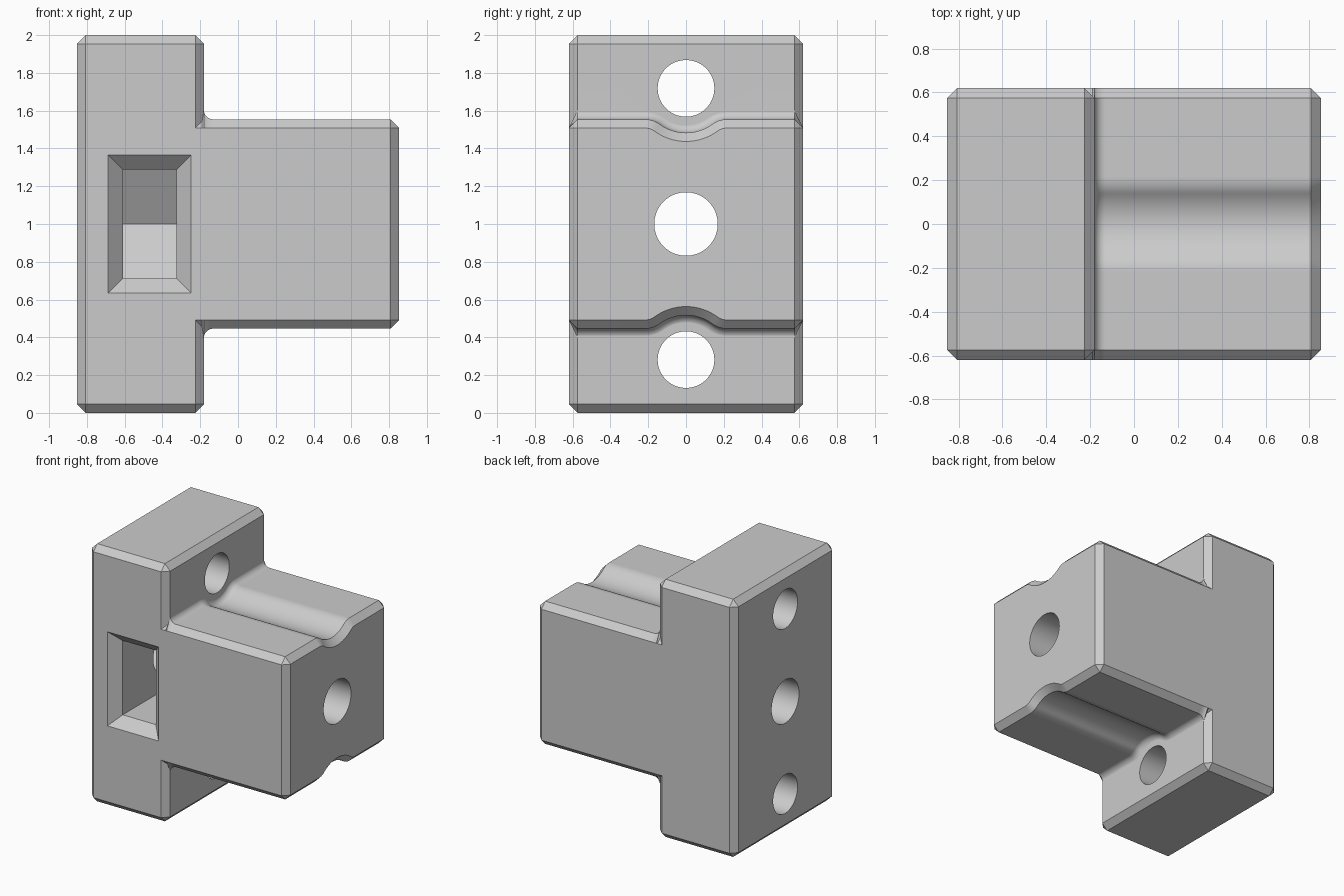
import bpy, bmesh, math

if "Cube" in bpy.data.objects:
    bpy.data.objects.remove(bpy.data.objects["Cube"])

HX, HY = 0.853, 0.62      # half length and half width
PLATE_X = -0.18           # front face of the plate
MID, TOP = 1.0, 1.554     # mid height, top of the block
C = 0.046                 # chamfer
HOLE_Z, GROOVE_R, BLEND, FILLET = 0.718, 0.235, 0.13, 0.05


def mesh_object(name, bm):
    bmesh.ops.remove_doubles(bm, verts=bm.verts, dist=1e-5)
    bmesh.ops.recalc_face_normals(bm, faces=bm.faces)
    me = bpy.data.meshes.new(name)
    bm.to_mesh(me)
    bm.free()
    ob = bpy.data.objects.new(name, me)
    bpy.context.collection.objects.link(ob)
    return ob


def loft(name, rings):
    """Skin a list of equally long point rings and cap both ends."""
    bm = bmesh.new()
    vs = [[bm.verts.new(p) for p in r] for r in rings]
    n = len(vs[0])
    for a, b in zip(vs, vs[1:]):
        for i in range(n):
            j = (i + 1) % n
            bm.faces.new((a[i], a[j], b[j], b[i]))
    bm.faces.new(vs[0])
    bm.faces.new(vs[-1])
    return mesh_object(name, bm)


def combine(target, other, operation):
    mod = target.modifiers.new("bool", 'BOOLEAN')
    mod.operation, mod.solver, mod.object = operation, 'EXACT', other
    bpy.context.view_layer.objects.active = target
    bpy.ops.object.modifier_apply(modifier=mod.name)
    bpy.data.objects.remove(other)


def block_ring(x, d, end=False):
    """Block section at x, its grooved top and bottom offset outwards by d."""
    h = TOP - MID
    yc = math.sqrt((GROOVE_R + BLEND) ** 2 - (HOLE_Z - h + BLEND) ** 2)
    zc = h - BLEND
    ang = math.atan2(HOLE_Z - zc, yc)   # direction of the tangent point
    half = [(HY - C, h - C), (HY - C, h - C)] if end else [(HY, h - C), (HY - C, h + d)]
    for i in range(9):                  # rounded groove edge
        t = math.pi / 2 + (math.pi / 2 - ang) * i / 8
        half.append((yc + (BLEND + d) * math.cos(t), zc + (BLEND + d) * math.sin(t)))
    for i in range(1, 11):              # groove, up to its centre line
        t = -ang - (math.pi / 2 - ang) * i / 10
        half.append(((GROOVE_R - d) * math.cos(t), HOLE_Z + (GROOVE_R - d) * math.sin(t)))
    top = half + [(-y, z) for y, z in reversed(half[:-1])]
    return [(x, y, MID + z) for y, z in top] + [(x, -y, MID - z) for y, z in top]


# Plate with all edges chamfered
bm = bmesh.new()
bmesh.ops.create_cube(bm, size=1)
for v in bm.verts:
    v.co.x = -HX if v.co.x < 0 else PLATE_X
    v.co.y *= 2 * HY
    v.co.z = (v.co.z + 0.5) * 2
bmesh.ops.bevel(bm, geom=bm.edges[:], offset=C, segments=1, affect='EDGES')
body = mesh_object("mounting_block", bm)

# Grooved block, with a fillet against the plate and a chamfered end
rings = [block_ring(-0.5, 0), block_ring(PLATE_X - 0.01, 0)]
for i in range(9):
    t = math.pi / 2 * i / 8
    rings.append(block_ring(PLATE_X - 0.001 + FILLET * (1 - math.cos(t)),
                            FILLET * (1 - math.sin(t))))
rings += [block_ring(HX - C, 0), block_ring(HX, -C, True)]
combine(body, loft("block", rings), 'UNION')

# Nut pocket: hexagonal back, open to the front with a flared mouth
x0, x1, hz = -0.61, -0.325, 0.288
s = hz / math.sqrt(3)
hexagon = [(-0.7, -hz), (s, -hz), (2 * s, 0), (s, hz), (-0.7, hz)]
combine(body, loft("pocket", [[(x, y, MID + z) for y, z in hexagon] for x in (x0, x1)]),
        'DIFFERENCE')


def mouth_ring(y, g):
    return [(x0 - g, y, MID - hz - g), (x1 + g, y, MID - hz - g),
            (x1 + g, y, MID + hz + g), (x0 - g, y, MID + hz + g)]


combine(body, loft("pocket_mouth", [mouth_ring(-HY + 0.077, 0), mouth_ring(-HY - 0.02, 0.097)]),
        'DIFFERENCE')

# Bolt holes: the middle one runs the full length
for z, r, end in ((MID, 0.168, 1.0), (MID + HOLE_Z, 0.15, 1.0), (MID - HOLE_Z, 0.15, 1.0)):
    rings = [[(x, r * math.cos(k * math.tau / 64), z + r * math.sin(k * math.tau / 64))
              for k in range(64)] for x in (-1.0, end)]
    combine(body, loft("hole", rings), 'DIFFERENCE')

# Smooth the round surfaces, keep the chamfers crisp
bpy.ops.object.select_all(action='DESELECT')
body.select_set(True)
bpy.context.view_layer.objects.active = body
bpy.ops.object.shade_smooth_by_angle(angle=math.radians(25))
normals = body.modifiers.new("weighted_normals", 'WEIGHTED_NORMAL')
normals.keep_sharp = True
